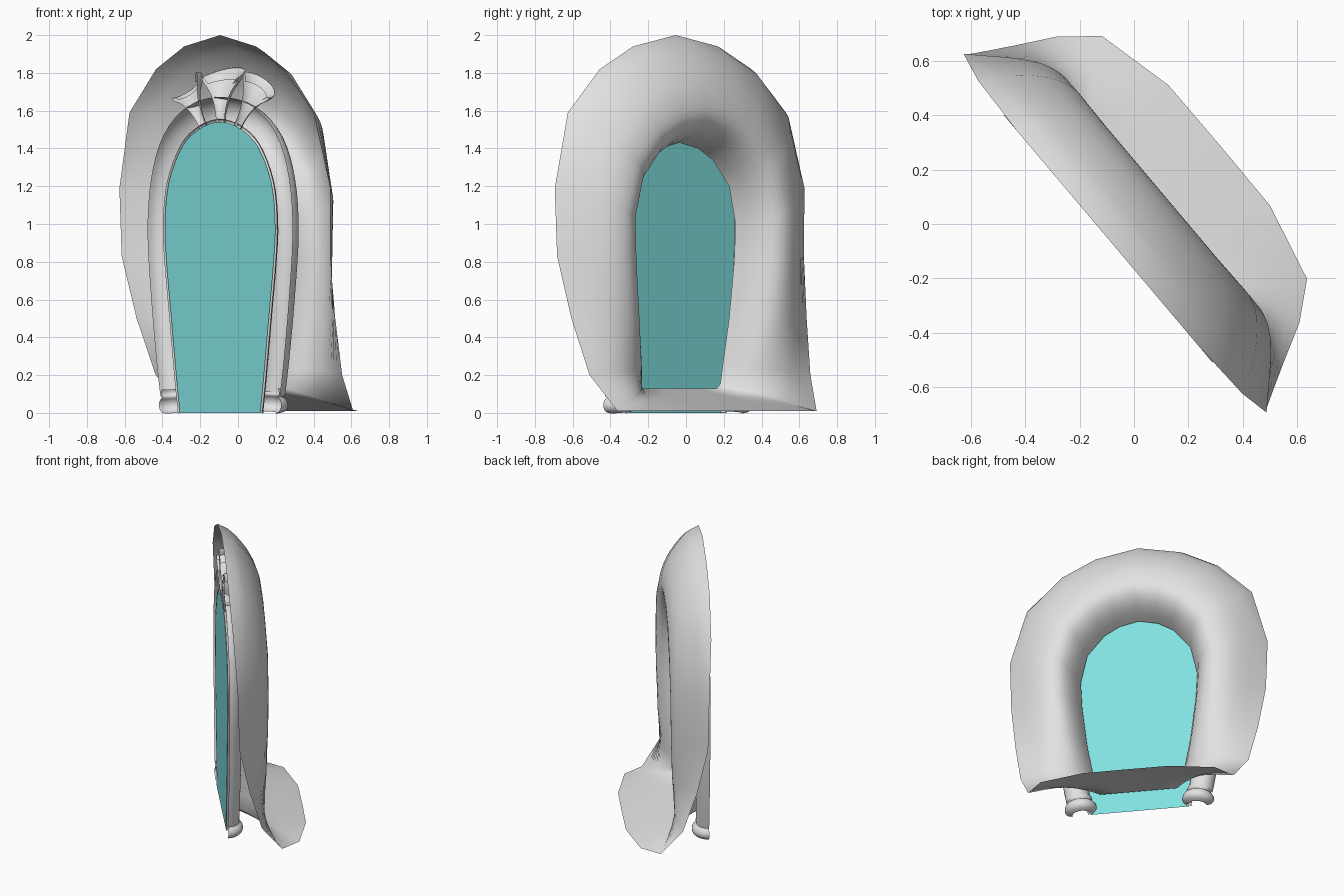
import bpy, math
from mathutils import Vector

if "Cube" in bpy.data.objects:
    bpy.data.objects.remove(bpy.data.objects["Cube"])

# Local frame: x = along the doorway, y = depth behind the flat front, z = up
ANGLE = math.atan2(-0.764, 0.645)
CENTRE = (-0.095, -0.055, 0)


def material(name, rgb):
    m = bpy.data.materials.new(name)
    m.diffuse_color = (*rgb, 1)
    m.use_nodes = True
    m.node_tree.nodes["Principled BSDF"].inputs["Base Color"].default_value = m.diffuse_color
    return m


GREY = material("pale_grey", (0.76, 0.76, 0.76))
TEAL = material("teal", (0.22, 0.74, 0.74))


def make(name, verts, faces, mat, smooth=True):
    me = bpy.data.meshes.new(name)
    me.from_pydata([tuple(v) for v in verts], [], faces)
    me.materials.append(mat)
    ob = bpy.data.objects.new(name, me)
    bpy.context.collection.objects.link(ob)
    ob.rotation_euler.z = ANGLE
    ob.location = CENTRE
    if smooth:
        for p in me.polygons:
            p.use_smooth = True
    return ob


def grid_faces(rows, cols, closed=False):
    out = []
    for i in range(rows if closed else rows - 1):
        j = (i + 1) % rows
        for k in range(cols - 1):
            a, b = i * cols + k, j * cols + k
            out.append((a, b, b + 1, a + 1))
    return out


def half_tube(name, path, radii, depth=1.0, sides=12, lift=0.0):
    """Half-round sweep in the front plane, bulging backwards, open at the front."""
    pts = [Vector((u, 0, z)) for u, z in path]
    axis = (pts[-1] - pts[0]).normalized()
    verts = []
    for i, p in enumerate(pts):
        t = (pts[min(i + 1, len(pts) - 1)] - pts[max(i - 1, 0)]).normalized()
        if lift:
            t = axis
        n = Vector((t.z, 0, -t.x))
        r = radii[i]
        for k in range(sides + 1):
            a = math.pi * k / sides
            rise = axis * lift * r * r * math.sin(a)
            verts.append(p + n * r * math.cos(a) + Vector((0, r * depth * math.sin(a), 0)) + rise)
    return make(name, verts, grid_faces(len(pts), sides + 1), GREY)


def mirrored(half):
    """Half outline from the foot up to the centre, continued down the other side."""
    return half + [(-u, z) for u, z in half[-2::-1]]


def smooth_path(pts, n=4):
    out = []
    for i in range(len(pts) - 1):
        p0, p1, p2, p3 = (Vector(pts[min(max(i + d, 0), len(pts) - 1)]) for d in (-1, 0, 1, 2))
        for k in range(n):
            t = k / n
            out.append(tuple(0.5 * (2 * p1 + (p2 - p0) * t + (2 * p0 - 5 * p1 + 4 * p2 - p3) * t * t
                                    + (3 * p1 - p0 - 3 * p2 + p3) * t ** 3)))
    return out + [tuple(pts[-1])]


# Surround: trough-shaped hood whose outer rim spreads into a floor apron behind
# each station: outer rim (u, depth, z), inner rim (u, z), bulge depth
stations = [
    ((0, 0, 2.0), (0, 1.43), 0.24),
    ((.295, 0, 1.94), (.13, 1.40), 0.24),
    ((.525, 0, 1.82), (.23, 1.34), 0.24),
    ((.755, .01, 1.59), (.345, 1.2), 0.24),
    ((.865, .033, 1.19), (.39, 1.0), 0.23),
    ((.855, .04, .83), (.38, .8), 0.225),
    ((.815, .11, .50), (.345, .5), 0.19),
    ((.765, .20, .20), (.30, .25), 0.13),
    ((.69, .34, .01), (.285, .155), 0.07),
    ((.585, .465, .01), (.26, .13), 0.02),
    ((.29, .535, .01), (.13, .13), 0.0),
    ((0, .537, .01), (0, .13), 0.0),
]
ring = stations + [((-o[0], o[1], o[2]), (-i[0], i[1]), d) for o, i, d in stations[-2:0:-1]]
# cross-section (share of the way inwards, share of the bulge), rounder towards the crown
section = smooth_path([(0, 0), (.13, .27), (.28, .58), (.44, .85), (.58, .98), (.70, 1.0),
                       (.82, .88), (.93, .52), (1, 0)], 2)
verts = []
for o, i, d in ring:
    outer, inner = Vector(o), Vector((i[0], .03, i[1]))
    power = 1 - 0.38 * min(1, max(0, (o[2] - 1.2) / 0.6))
    for s, h in section:
        bulge = max(h, 0) ** power if s < .7 else h
        verts.append(outer.lerp(inner, s) + Vector((0, d * bulge, 0)))
make("hood_surround", verts, grid_faces(len(ring), len(section), True), GREY)

# Door panel
door = smooth_path(mirrored([(.33, 0), (.36, .2), (.40, .5), (.44, .8), (.453, 1.0), (.42, 1.22),
                             (.31, 1.41), (.165, 1.505), (0, 1.54)]))
make("door_panel", [(u, 0, z) for u, z in door], [tuple(range(len(door)))], TEAL, False)

# Arched frame and the slim bead along the door edge
arch = smooth_path(mirrored([(.41, .1), (.44, .3), (.475, .6), (.502, .95), (.475, 1.22),
                             (.385, 1.42), (.22, 1.54), (0, 1.58)]))
half = len(arch) // 2
half_tube("arch_frame", arch, [.08 + .013 * min(1, (half - abs(i - half)) / 12) for i in range(len(arch))])
half_tube("door_bead", door, [.016] * len(door), sides=6)

# Rounded feet with a neck ring
prof = [(.003, .06), (.012, .088), (.028, .103), (.047, .107), (.066, .103), (.082, .09),
        (.092, .075), (.1, .08), (.11, .083), (.12, .08), (.13, .075)]
for side, s in (("left", -1), ("right", 1)):
    half_tube(side + "_foot", [(s * (.39 + .1 * z), z) for z, r in prof], [r for z, r in prof])

# Three flared blossoms at the crown of the arch, the back lip rising higher
flare = smooth_path([(0, .004), (.04, .03), (.3, .036), (.55, .056), (.75, .09),
                     (.92, .138), (1, .15), (.97, .128), (.88, .10)], 3)
for name, base, tip, size, lift in (("middle_blossom", (0, 1.49), (0, 1.775), 1.0, 2.4),
                                    ("left_blossom", (-.12, 1.485), (-.295, 1.735), .82, .5),
                                    ("right_blossom", (.12, 1.485), (.295, 1.735), .82, .5)):
    b, e = Vector(base), Vector(tip)
    line = [tuple(b.lerp(e, t)) for t, r in flare]
    half_tube(name, line, [r * size for t, r in flare], depth=.8, lift=lift)
